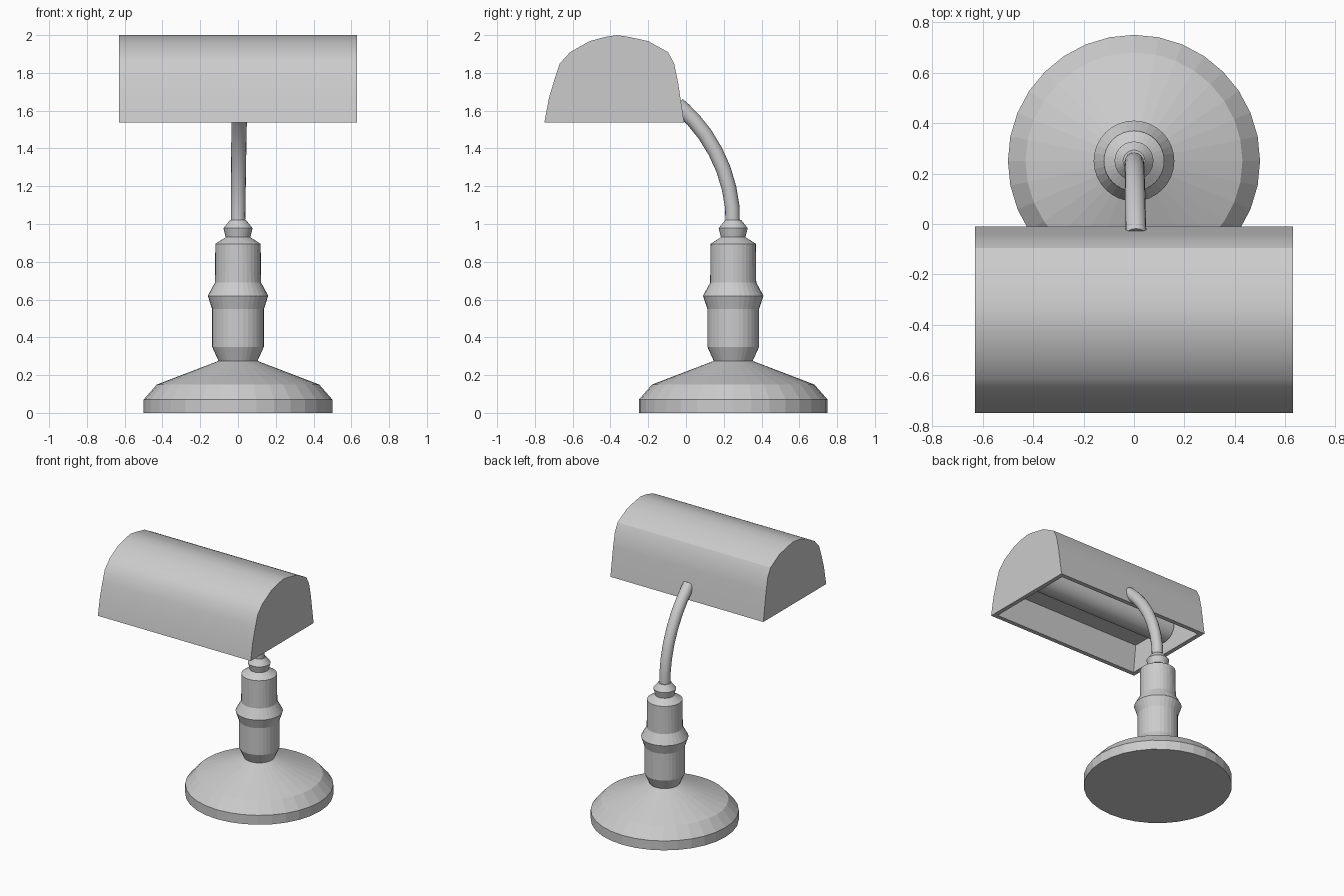
import bpy, bmesh, math
from mathutils import Matrix, Vector

cube = bpy.data.objects.get("Cube")
if cube:
    bpy.data.objects.remove(cube, do_unlink=True)

grey = bpy.data.materials.new("plain grey")
grey.use_nodes = True
grey.diffuse_color = (0.6, 0.6, 0.6, 1)
grey.node_tree.nodes["Principled BSDF"].inputs["Base Color"].default_value = (0.6, 0.6, 0.6, 1)


def finish(bm, name, smooth_angle=None):
    bmesh.ops.recalc_face_normals(bm, faces=bm.faces)
    mesh = bpy.data.meshes.new(name)
    bm.to_mesh(mesh)
    bm.free()
    mesh.materials.append(grey)
    obj = bpy.data.objects.new(name, mesh)
    bpy.context.collection.objects.link(obj)
    if smooth_angle:
        bpy.ops.object.select_all(action='DESELECT')
        obj.select_set(True)
        bpy.context.view_layer.objects.active = obj
        bpy.ops.object.shade_smooth_by_angle(angle=math.radians(smooth_angle))
    return obj


def bridge(bm, a, b):
    for i in range(len(a)):
        j = (i + 1) % len(a)
        bm.faces.new((a[i], a[j], b[j], b[i]))


def lathe(name, profile, centre_y, sides=32):
    bm = bmesh.new()
    rings = []
    for r, z in profile:
        angles = [2 * math.pi * i / sides for i in range(sides)]
        rings.append([bm.verts.new((r * math.cos(a), centre_y + r * math.sin(a), z)) for a in angles])
    for a, b in zip(rings, rings[1:]):
        bridge(bm, a, b)
    bm.faces.new(rings[0])
    bm.faces.new(rings[-1])
    return finish(bm, name)


# Weighted foot and turned stem
lathe("base", [(0.5, 0), (0.5, 0.07), (0.43, 0.15), (0.103, 0.275)], 0.25)
lathe("stem", [(0.103, 0.275), (0.137, 0.35), (0.137, 0.55), (0.16, 0.62),
               (0.122, 0.69), (0.12, 0.895), (0.065, 0.93), (0.077, 0.978),
               (0.043, 1.02)], 0.25)

# Curved arm swept along a path
path = [Vector((0, y, z)) for y, z in [
    (0.247, 1.0), (0.245, 1.09), (0.228, 1.19), (0.198, 1.29), (0.155, 1.385),
    (0.1, 1.475), (0.04, 1.55), (-0.015, 1.605), (-0.045, 1.63)]]
bm = bmesh.new()
rings = []
for i, p in enumerate(path):
    t = (path[min(i + 1, len(path) - 1)] - path[max(i - 1, 0)]).normalized()
    side = Vector((1, 0, 0))
    up = t.cross(side)
    r = 0.038 + 0.004 * i / (len(path) - 1)
    drift = Vector((0.008 * i / (len(path) - 1), 0, 0))
    rings.append([bm.verts.new(p + drift + r * (side * math.cos(a) + up * math.sin(a)))
                  for a in [2 * math.pi * k / 16 for k in range(16)]])
for a, b in zip(rings, rings[1:]):
    bridge(bm, a, b)
bm.faces.new(rings[0])
bm.faces.new(rings[-1])
finish(bm, "curved_arm", 35)

# Long arched shade with a recess cut into its underside
arch = [(-0.75, 1.537), (-0.725, 1.67), (-0.695, 1.77), (-0.668, 1.85), (-0.613, 1.91),
        (-0.51, 1.968), (-0.43, 1.99), (-0.365, 2.0), (-0.3, 1.99), (-0.2, 1.968),
        (-0.095, 1.91), (-0.063, 1.85), (-0.042, 1.75), (-0.01, 1.537)]
bm = bmesh.new()
ends = [[bm.verts.new((x, y, z)) for y, z in arch] for x in (-0.63, 0.63)]
bridge(bm, *ends)
for end in ends:
    bm.faces.new(end)
bmesh.ops.recalc_face_normals(bm, faces=bm.faces)
bottom = min(bm.faces, key=lambda f: f.calc_center_median().z)
bmesh.ops.inset_region(bm, faces=[bottom], thickness=0.045)
ceiling = bmesh.ops.extrude_discrete_faces(bm, faces=[bottom])["faces"][0]
# Raise the recess and narrow it slightly to stay inside the arch
for v in ceiling.verts:
    v.co.z += 0.2
    v.co.y = -0.38 + (v.co.y + 0.38) * 0.93
finish(bm, "shade", 30)

# Tube bulb across the recess
bm = bmesh.new()
bmesh.ops.create_cone(bm, cap_ends=True, segments=24, radius1=0.1, radius2=0.1, depth=1.18,
                      matrix=Matrix.Translation((0, -0.38, 1.72)) @ Matrix.Rotation(math.pi / 2, 4, 'Y'))
finish(bm, "tube_bulb", 30)
